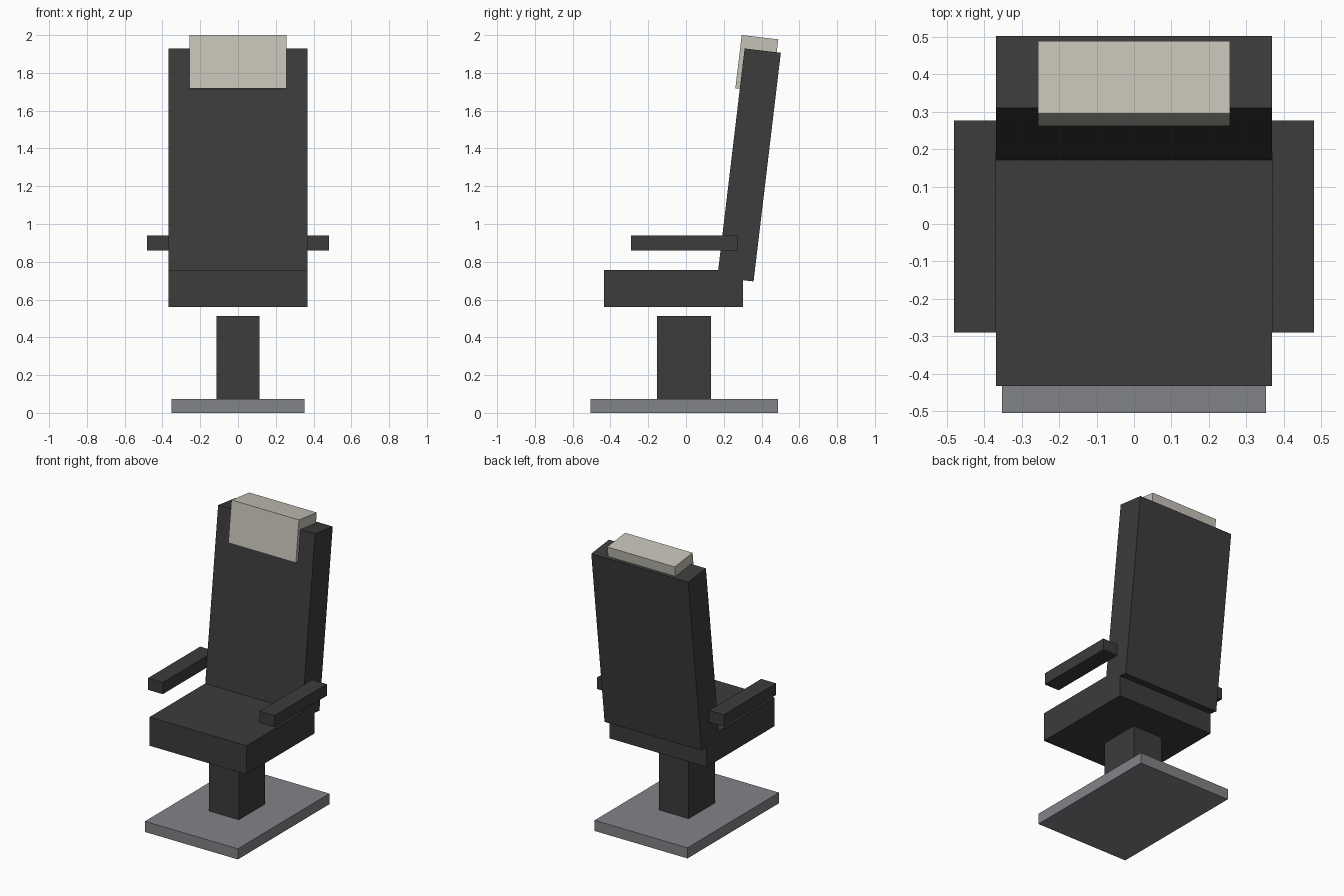
import bpy, math
from mathutils import Matrix

if "Cube" in bpy.data.objects:
    bpy.data.objects.remove(bpy.data.objects["Cube"])


def material(name, rgb):
    m = bpy.data.materials.new(name)
    m.diffuse_color = (*rgb, 1)
    m.use_nodes = True
    m.node_tree.nodes["Principled BSDF"].inputs["Base Color"].default_value = m.diffuse_color
    return m


dark = material("dark upholstery", (0.045, 0.045, 0.045))
grey = material("grey metal", (0.225, 0.228, 0.246))
cream = material("cream cushion", (0.56, 0.54, 0.47))


def box(name, center, size, mat, lean=0.0):
    """Box of the given size, leaning backwards by lean degrees."""
    bpy.ops.mesh.primitive_cube_add(size=1)
    ob = bpy.context.object
    ob.name = name
    ob.data.transform(Matrix.Diagonal((*size, 1)))
    ob.rotation_euler.x = -math.radians(lean)
    ob.location = center
    ob.data.materials.append(mat)
    return ob


# Floor plate and pedestal (the pedestal stops just short of the seat)
box("base_plate", (0, -0.009, 0.0365), (0.706, 0.993, 0.073), grey)
box("pedestal", (0, -0.010, 0.293), (0.226, 0.285, 0.44), dark)

# Seat cushion and reclined backrest
box("seat", (0, -0.066, 0.659), (0.737, 0.735, 0.197), dark)
box("backrest", (0, 0.334, 1.3125), (0.737, 0.193, 1.219), dark, 6.8)

# Headrest cushion, set slightly forward and above the backrest
box("headrest", (0, 0.375, 1.859), (0.513, 0.195, 0.261), cream, 6.8).location.z = 1.848
bpy.data.objects["headrest"].data.transform(Matrix.Diagonal((1, 1, 0.284 / 0.261, 1)))

# Armrests on both sides
for side, label in ((-1, "left"), (1, "right")):
    box(label + "_armrest", (side * 0.425, -0.007, 0.90), (0.113, 0.567, 0.08), dark)
